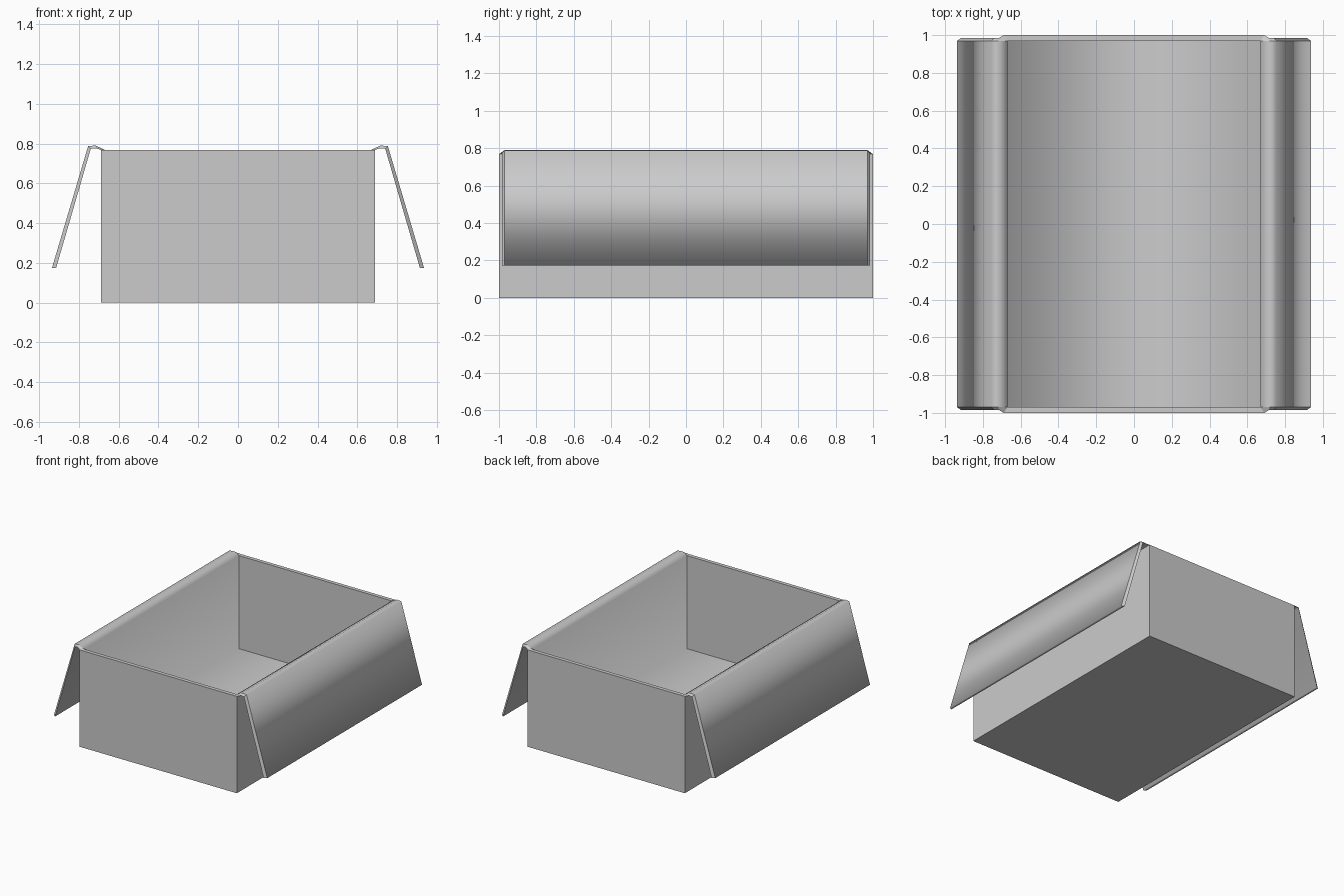
import bpy, bmesh
from mathutils import Vector

cube = bpy.data.objects.get("Cube")
if cube:
    bpy.data.objects.remove(cube)

# Material
grey = bpy.data.materials.new("plain_grey")
grey.use_nodes = True
colour = (0.6, 0.6, 0.6, 1)
grey.diffuse_color = colour
grey.node_tree.nodes["Principled BSDF"].inputs["Base Color"].default_value = colour

HALF_X, HALF_Y, HEIGHT = 0.69, 1.0, 0.768
WALL_X, WALL_Y, FLOOR = 0.02, 0.03, 0.03

bm = bmesh.new()

# Solid block
bmesh.ops.create_cube(bm, size=2)
for v in bm.verts:
    v.co = Vector((v.co.x * HALF_X, v.co.y * HALF_Y, HEIGHT if v.co.z > 0 else 0))

# Hollow it out: inset rim, then push the inner face down
bm.faces.ensure_lookup_table()
top = max(bm.faces, key=lambda f: f.calc_center_median().z)
bmesh.ops.inset_individual(bm, faces=[top], thickness=WALL_X, use_even_offset=True)
for v in top.verts:
    v.co.y = (HALF_Y - WALL_Y) * (1 if v.co.y > 0 else -1)
pit = bmesh.ops.extrude_discrete_faces(bm, faces=[top])["faces"][0]
for v in pit.verts:
    v.co.z = FLOOR

# Folded flaps: grow each side rim outwards; (upper x, z), (under x, z)
STEPS = [((0.717, 0.79), (0.715, 0.776)),
         ((0.754, 0.787), (0.741, 0.773)),
         ((0.936, 0.174), (0.915, 0.174))]
rims = [f for f in bm.faces if f.normal.z > 0.9 and abs(f.calc_center_median().x) > 0.67]
for rim in rims:
    side = 1 if rim.calc_center_median().x > 0 else -1
    face = rim
    for upper, under in STEPS:
        face = bmesh.ops.extrude_discrete_faces(bm, faces=[face])["faces"][0]
        ordered = sorted(face.verts, key=lambda v: abs(v.co.y))
        for i, v in enumerate(ordered):
            x, z = upper if i < 2 else under
            y = 0.97 if i < 2 else 0.985
            v.co = Vector((side * x, y if v.co.y > 0 else -y, z))

bmesh.ops.recalc_face_normals(bm, faces=bm.faces)

# Soft folds run lengthwise; the outer box and the cut ends stay crisp
for f in bm.faces:
    f.smooth = True
for e in bm.edges:
    a, b = (v.co for v in e.verts)
    lengthwise = abs(a.y - b.y) > 1
    outer_box = abs(abs(a.x) - HALF_X) < 0.001 and abs(abs(a.y) - HALF_Y) < 0.001
    e.smooth = lengthwise and not outer_box

mesh = bpy.data.meshes.new("open_box")
bm.to_mesh(mesh)
bm.free()
mesh.materials.append(grey)
box = bpy.data.objects.new("open_box_with_flaps", mesh)
bpy.context.scene.collection.objects.link(box)
